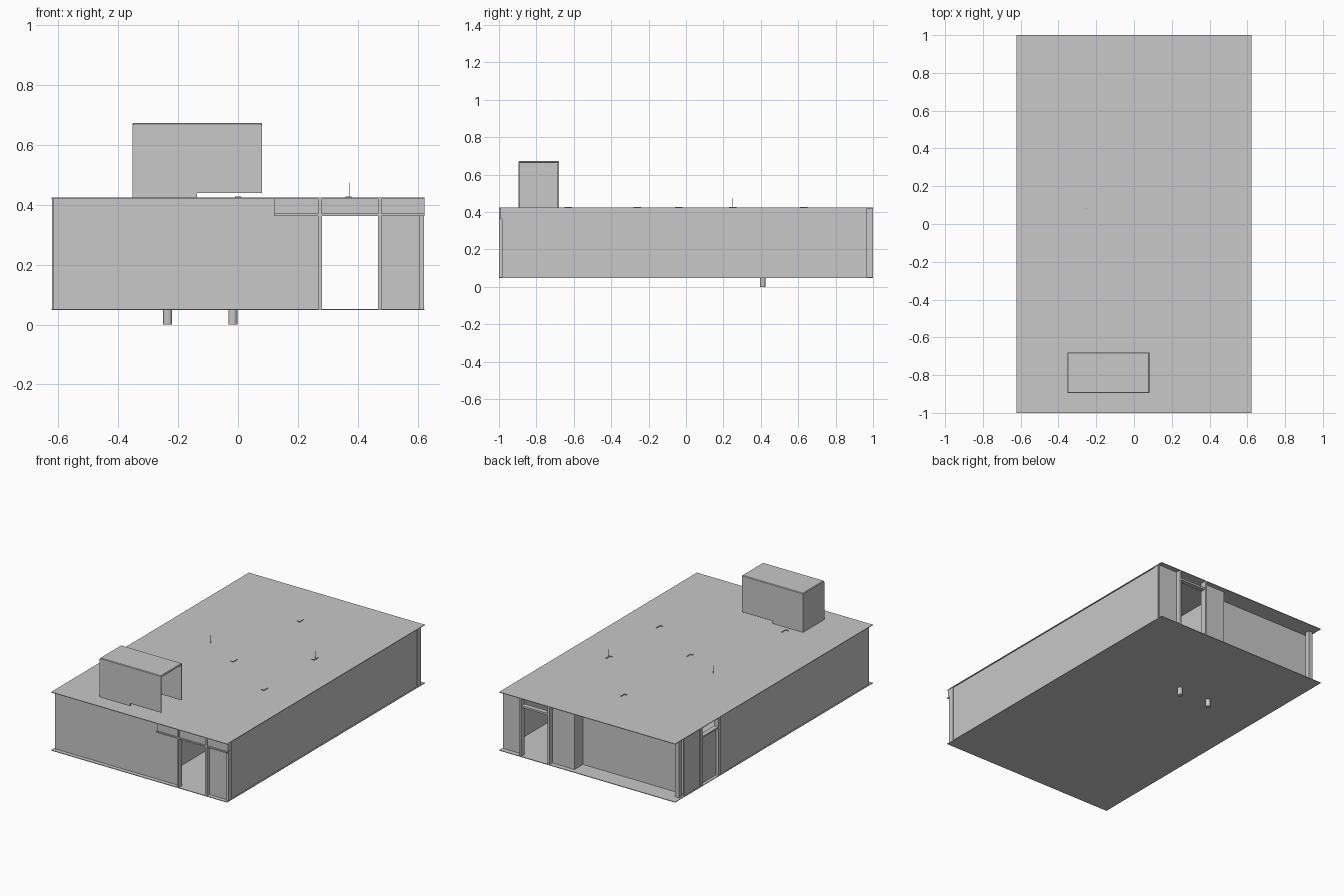
import bpy
import bmesh

cube = bpy.data.objects.get("Cube")
if cube:
    bpy.data.objects.remove(cube, do_unlink=True)

grey = bpy.data.materials.new("light_grey")
grey.use_nodes = True
grey.diffuse_color = (0.58, 0.58, 0.58, 1)
grey.node_tree.nodes["Principled BSDF"].inputs["Base Color"].default_value = grey.diffuse_color

FLOOR, ROOF, HEAD = 0.05, 0.424, 0.363
T = 0.008  # wall thickness


def add_object(name, bm):
    bmesh.ops.recalc_face_normals(bm, faces=bm.faces)
    mesh = bpy.data.meshes.new(name)
    bm.to_mesh(mesh)
    bm.free()
    mesh.materials.append(grey)
    obj = bpy.data.objects.new(name, mesh)
    bpy.context.collection.objects.link(obj)
    return obj


def box(name, x, y, z=(FLOOR, ROOF - 0.002)):
    """Box between pairs of x, y and z limits."""
    bm = bmesh.new()
    bmesh.ops.create_cube(bm, size=1)
    for v in bm.verts:
        v.co = [lim[0] if c < 0 else lim[1] for c, lim in zip(v.co, (x, y, z))]
    return add_object(name, bm)


def prism(name, profile, y0, y1):
    """Extrude an x-z outline along y."""
    bm = bmesh.new()
    face = bm.faces.new([bm.verts.new((px, y0, pz)) for px, pz in profile])
    new = bmesh.ops.extrude_face_region(bm, geom=[face])["geom"]
    for v in new:
        if isinstance(v, bmesh.types.BMVert):
            v.co.y = y1
    return add_object(name, bm)


def wall_x(name, x0, x1, y):
    return box(name, (x0, x1), (y - T / 2, y + T / 2))


def wall_y(name, x, y0, y1):
    return box(name, (x - T / 2, x + T / 2), (y0, y1))


# Floor and roof slabs
for name, top in (("floor_slab", FLOOR + 0.002), ("roof_slab", ROOF)):
    box(name, (-0.623, 0.623), (-1, 1), (top - 0.004, top))

# Outer walls
wall_y("left_side_wall", 0.612, -0.965, 0.965)
wall_y("right_side_wall", -0.612, -0.97, 0.55)
wall_y("right_side_back_wall", -0.612, 0.74, 0.9)
wall_x("front_wall", -0.615, 0.12, -0.97)
wall_x("front_inner_panel", 0.12, 0.28, -0.97)
wall_x("front_corner_panel", 0.47, 0.615, -0.97)
wall_x("back_corner_panel", 0.47, 0.615, 0.965)
wall_x("back_inner_panel", 0.11, 0.28, 0.965)
wall_x("recessed_back_wall", -0.6, 0.12, 0.88)

# Inner partitions
wall_y("corridor_wall", 0.115, -0.965, 0.965)
wall_y("room_wall", -0.14, -0.67, 0.88)
wall_x("stair_back_wall", -0.61, 0.115, -0.67)
wall_x("stair_front_wall", -0.61, 0.115, -0.86)

# Door frames at both ends of the corridor
for end, y in (("front", (-1, -0.965)), ("back", (0.965, 1))):
    for side, x in (("inner", (0.268, 0.28)), ("outer", (0.468, 0.48))):
        box(f"{end}_{side}_door_post", x, y)
box("front_fascia", (0.12, 0.623), (-0.992, -0.984), (HEAD, ROOF - 0.002))
box("front_ledge", (0.12, 0.623), (-1, -0.966), (HEAD, HEAD + 0.008))
box("back_door_beam", (0.28, 0.468), (0.965, 0.995), (HEAD, HEAD + 0.012))

# Side door with a gap above it
for i, y in enumerate((0.545, 0.73)):
    box(f"side_door_post_{i}", (-0.621, -0.59), (y - 0.012, y + 0.012))
box("side_door", (-0.604, -0.596), (0.555, 0.72), (FLOOR, HEAD - 0.01))
box("side_door_beam", (-0.62, -0.59), (0.555, 0.72), (HEAD - 0.01, HEAD))

# Corner posts
box("back_corner_post", (-0.61, -0.58), (0.91, 0.94))
box("front_left_post", (0.605, 0.621), (-0.985, -0.95))
box("back_left_post", (0.605, 0.621), (0.93, 0.965))

# Rooftop stair housing, open at its left end
outline = [(-0.353, ROOF - 0.002), (-0.137, ROOF - 0.002), (-0.137, 0.44),
           (0.081, 0.44), (0.081, 0.666), (-0.353, 0.666)]
prism("housing_front", outline, -0.895, -0.888)
prism("housing_back", outline, -0.687, -0.68)
box("housing_end", (-0.353, -0.346), (-0.893, -0.682), (ROOF - 0.002, 0.666))
cap = box("housing_roof", (-0.353, 0.081), (-0.895, -0.68), (0.662, 0.674))
bevel = cap.modifiers.new("edge", "BEVEL")
bevel.width = 0.004
bevel.segments = 1

# Roof brackets and thin vents
for i, (x, y) in enumerate(((0, 0.63), (0.37, 0.25), (0, -0.04), (0.37, -0.26), (-0.26, -0.63))):
    box(f"roof_bracket_{i}", (x - 0.01, x + 0.01), (y - 0.02, y - 0.016), (ROOF, ROOF + 0.004))
    box(f"roof_bracket_arm_{i}", (x + 0.006, x + 0.01), (y - 0.02, y + 0.02), (ROOF, ROOF + 0.004))
for i, (x, y) in enumerate(((-0.25, 0.08), (0.373, 0.25))):
    box(f"roof_vent_{i}", (x - 0.001, x + 0.001), (y - 0.001, y + 0.001), (ROOF, 0.475))

# Drain pipes under the floor
for i, x in enumerate((-0.235, -0.017)):
    bm = bmesh.new()
    bmesh.ops.create_cone(bm, cap_ends=True, segments=12, radius1=0.015, radius2=0.015, depth=FLOOR)
    bmesh.ops.translate(bm, verts=bm.verts, vec=(x, 0.41, FLOOR / 2))
    add_object(f"drain_pipe_{i}", bm)
